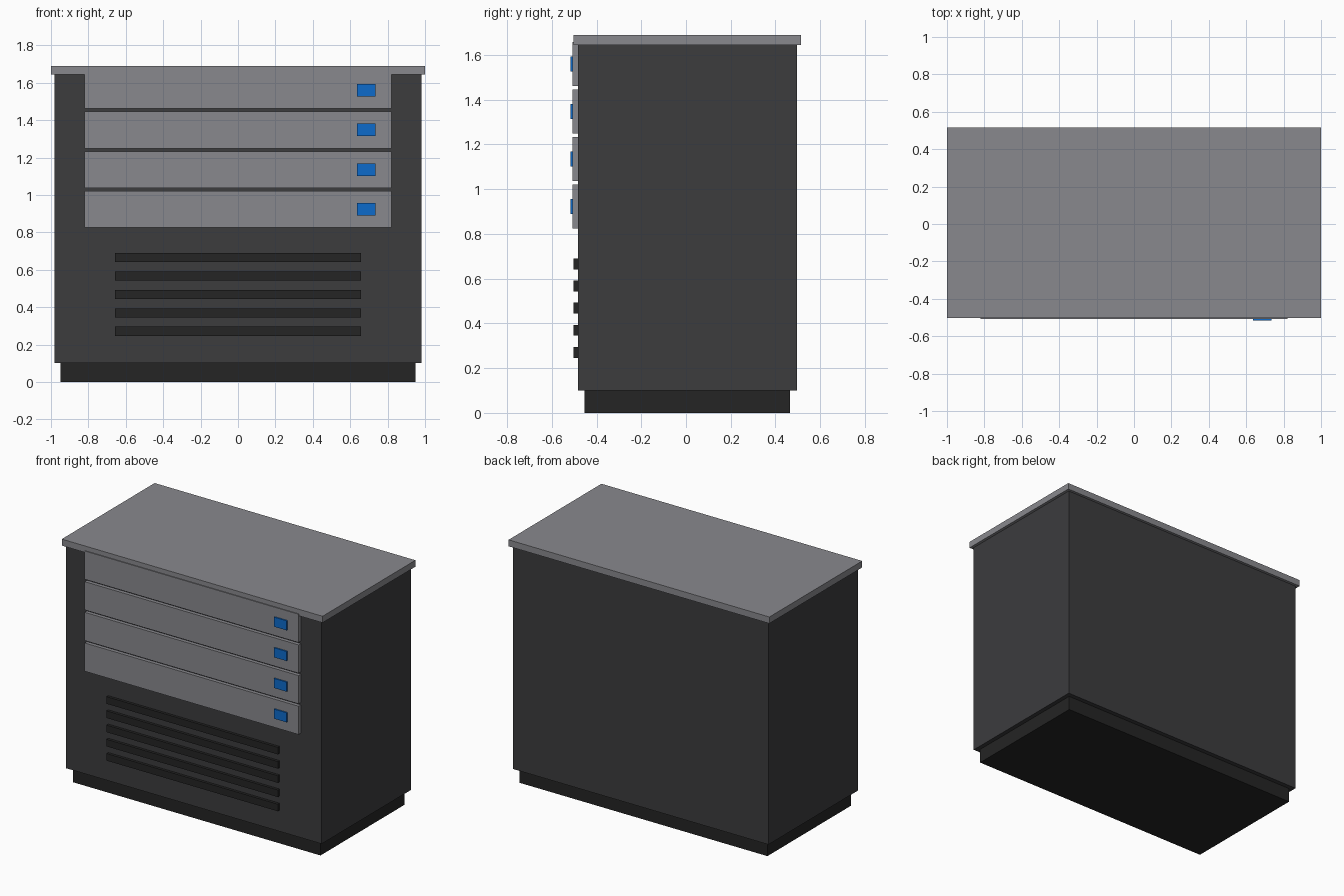
import bpy

if "Cube" in bpy.data.objects:
    bpy.data.objects.remove(bpy.data.objects["Cube"])


def material(name, r, g, b):
    m = bpy.data.materials.new(name)
    m.diffuse_color = (r, g, b, 1)
    m.use_nodes = True
    m.node_tree.nodes["Principled BSDF"].inputs["Base Color"].default_value = m.diffuse_color
    return m


DARK = material("dark_grey", 0.045, 0.045, 0.048)
BLACK = material("near_black", 0.018, 0.018, 0.018)
LIGHT = material("light_grey", 0.25, 0.25, 0.27)
BLUE = material("blue", 0.004, 0.145, 0.6)


def box(name, x, y, z, mat):
    """Axis-aligned box given its (min, max) range on each axis."""
    lo, hi = zip(x, y, z)
    bpy.ops.mesh.primitive_cube_add(
        size=1, location=[(a + b) / 2 for a, b in zip(lo, hi)])
    ob = bpy.context.object
    ob.name = name
    ob.scale = [b - a for a, b in zip(lo, hi)]
    bpy.ops.object.transform_apply(location=False, rotation=False, scale=True)
    ob.data.materials.append(mat)
    return ob


# Cabinet: recessed plinth, body and overhanging worktop
box("plinth", (-0.95, 0.95), (-0.453, 0.465), (0, 0.10), BLACK)
box("cabinet_body", (-0.98, 0.98), (-0.483, 0.496), (0.10, 1.645), DARK)
box("worktop", (-1.0, 1.0), (-0.502, 0.515), (1.645, 1.69), LIGHT)

# Four drawer fronts, each with a blue handle on the right
for i in range(4):
    z = 1.56 - 0.2125 * i
    box(f"drawer_front_{i + 1}", (-0.82, 0.82), (-0.508, -0.475),
        (z - 0.098, z + 0.098), LIGHT)
    box(f"drawer_handle_{i + 1}", (0.637, 0.735), (-0.517, -0.50),
        (z - 0.033, z + 0.033), BLUE)

# Five ventilation slats below the drawers
for i in range(5):
    z = 0.665 - 0.0985 * i
    box(f"vent_slat_{i + 1}", (-0.657, 0.657), (-0.502, -0.475),
        (z - 0.0245, z + 0.0245), BLACK)
